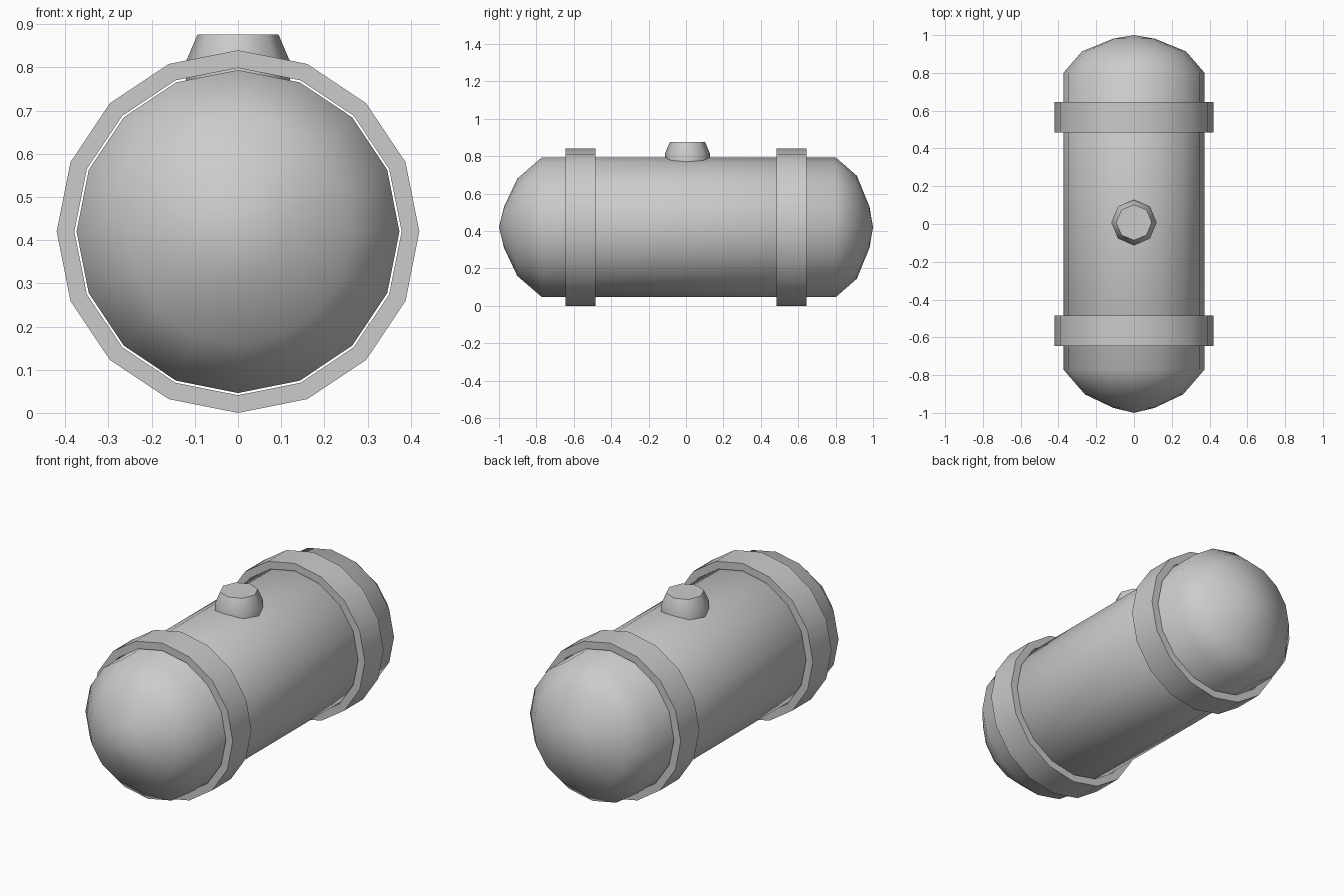
import bpy
import math

if "Cube" in bpy.data.objects:
    bpy.data.objects.remove(bpy.data.objects["Cube"])

CENTRE_Z = 0.42


def lathe(name, profile, sides, location, axis="Z", closed=False, smooth=60):
    """Revolve (radius, height) points; radius 0 makes a single pole."""
    verts, rings, faces = [], [], []
    for r, h in profile:
        ring = []
        for i in range(1 if r == 0 else sides):
            a = 2 * math.pi * i / sides
            x, y = r * math.cos(a), r * math.sin(a)
            ring.append(len(verts))
            # swapping to (y, h, x) keeps the orientation for a y axis
            verts.append((x, y, h) if axis == "Z" else (y, h, x))
        rings.append(ring)
    pairs = list(zip(rings, rings[1:]))
    if closed:
        pairs.append((rings[-1], rings[0]))
    for low, high in pairs:
        for i in range(sides):
            j = (i + 1) % sides
            if len(low) == 1:
                faces.append((low[0], high[j], high[i]))
            elif len(high) == 1:
                faces.append((low[i], low[j], high[0]))
            else:
                faces.append((low[i], low[j], high[j], high[i]))
    mesh = bpy.data.meshes.new(name)
    mesh.from_pydata(verts, [], faces)
    mesh.update()
    obj = bpy.data.objects.new(name, mesh)
    obj.location = location
    bpy.context.collection.objects.link(obj)
    bpy.ops.object.select_all(action="DESELECT")
    obj.select_set(True)
    bpy.context.view_layer.objects.active = obj
    bpy.ops.object.shade_smooth_by_angle(angle=math.radians(smooth))
    return obj


# Tank body with domed ends
R = 0.374
lathe("tank_body",
      [(0, -1.0), (0.11, -0.973), (0.26, -0.902), (R, -0.77),
       (R, 0.80), (0.275, 0.914), (0.11, 0.981), (0, 1.0)],
      16, (0, 0, CENTRE_Z), axis="Y")

# Two loose bands around the tank
for label, y in (("front", -0.565), ("back", 0.565)):
    lathe(label + "_band",
          [(0.42, -0.08), (0.42, 0.08), (0.379, 0.08), (0.379, -0.08)],
          16, (0, y, CENTRE_Z), axis="Y", closed=True, smooth=30)

# Filler cap on top
lathe("filler_cap",
      [(0.12, 0.76), (0.12, 0.815), (0.094, 0.876), (0, 0.876)],
      8, (0, 0.008, 0), smooth=50)
